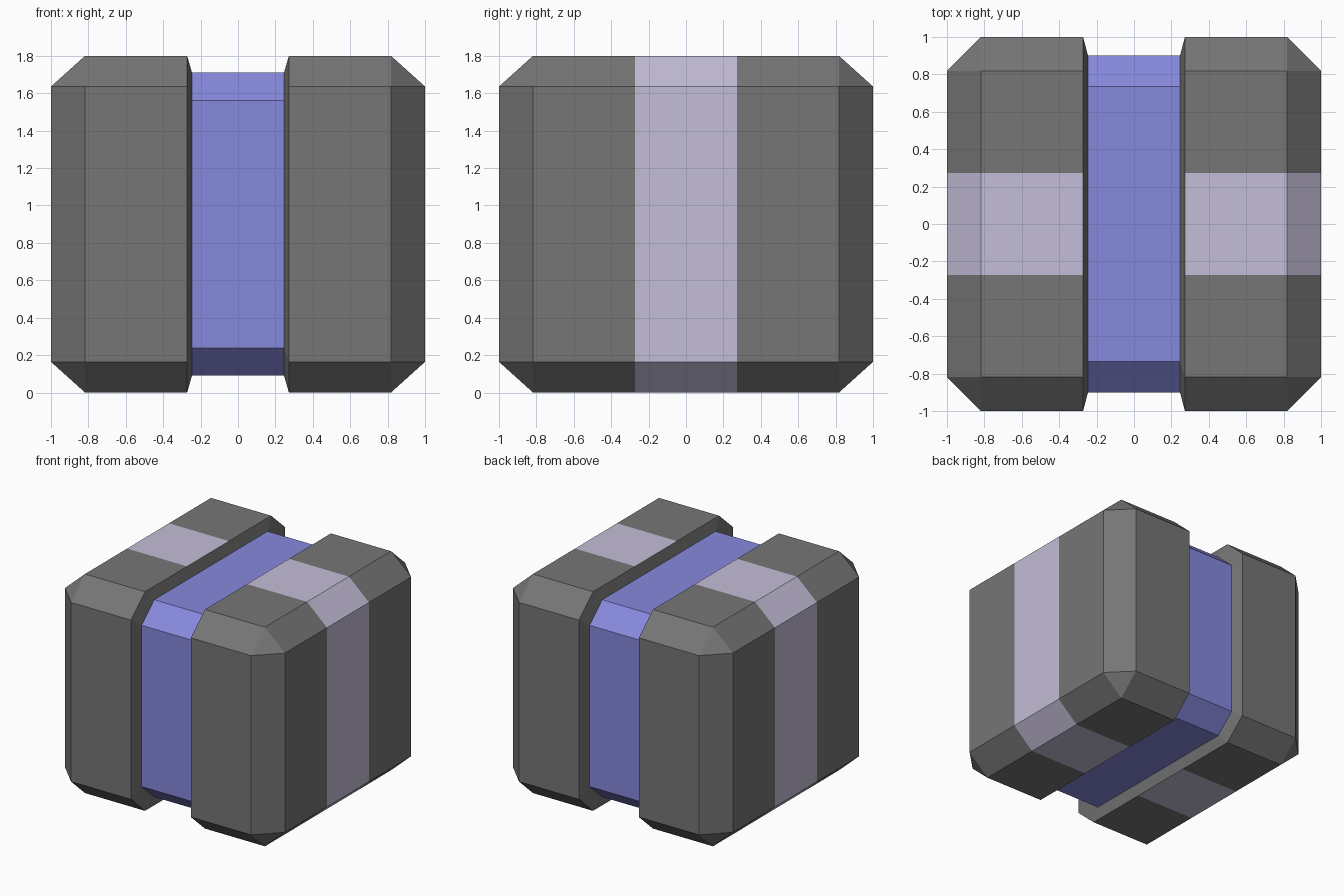
import bpy, bmesh
from mathutils import Vector

if "Cube" in bpy.data.objects:
    bpy.data.objects.remove(bpy.data.objects["Cube"])

# Chamfered block shared by all parts
block = bmesh.new()
bmesh.ops.create_cube(block, size=2)
bmesh.ops.bevel(block, geom=block.edges[:], offset=0.182, offset_type='OFFSET',
                segments=1, profile=0.5, affect='EDGES')


def cut(axis, distance):
    """Slice the block on both sides of the centre."""
    for side in (-1, 1):
        normal = Vector((0, 0, 0))
        normal[axis] = 1
        bmesh.ops.bisect_plane(block, geom=block.verts[:] + block.edges[:] + block.faces[:],
                               plane_co=normal * distance * side, plane_no=normal)


cut(0, 0.272)   # outer lips of the central groove
cut(0, 0.246)   # floor of the central groove
cut(1, 0.272)   # stripe borders

# Sink the central groove, then set the final height
for v in block.verts:
    if abs(v.co.x) < 0.26:
        v.co.y *= 0.9
        v.co.z *= 0.9
for v in block.verts:
    v.co.z = (v.co.z + 1) * 0.9
block.normal_update()


def part_of(face):
    c = face.calc_center_median()
    if abs(c.x) < 0.24:
        return "groove_band"
    if abs(c.x) > 0.272 and abs(c.y) < 0.27:
        return "side_stripes"
    return "shell"


# Separate the block into its coloured parts
colours = {
    "shell": (0.18, 0.18, 0.18, 1),
    "side_stripes": (0.55, 0.51, 0.68, 1),
    "groove_band": (0.24, 0.25, 0.72, 1),
}
for name, colour in colours.items():
    bm = block.copy()
    bmesh.ops.delete(bm, geom=[f for f in bm.faces if part_of(f) != name], context='FACES')
    mesh = bpy.data.meshes.new(name)
    bm.to_mesh(mesh)
    bm.free()
    mat = bpy.data.materials.new(name + "_colour")
    mat.diffuse_color = colour
    mat.use_nodes = True
    mat.node_tree.nodes["Principled BSDF"].inputs["Base Color"].default_value = mat.diffuse_color
    mesh.materials.append(mat)
    bpy.context.collection.objects.link(bpy.data.objects.new(name, mesh))
block.free()
